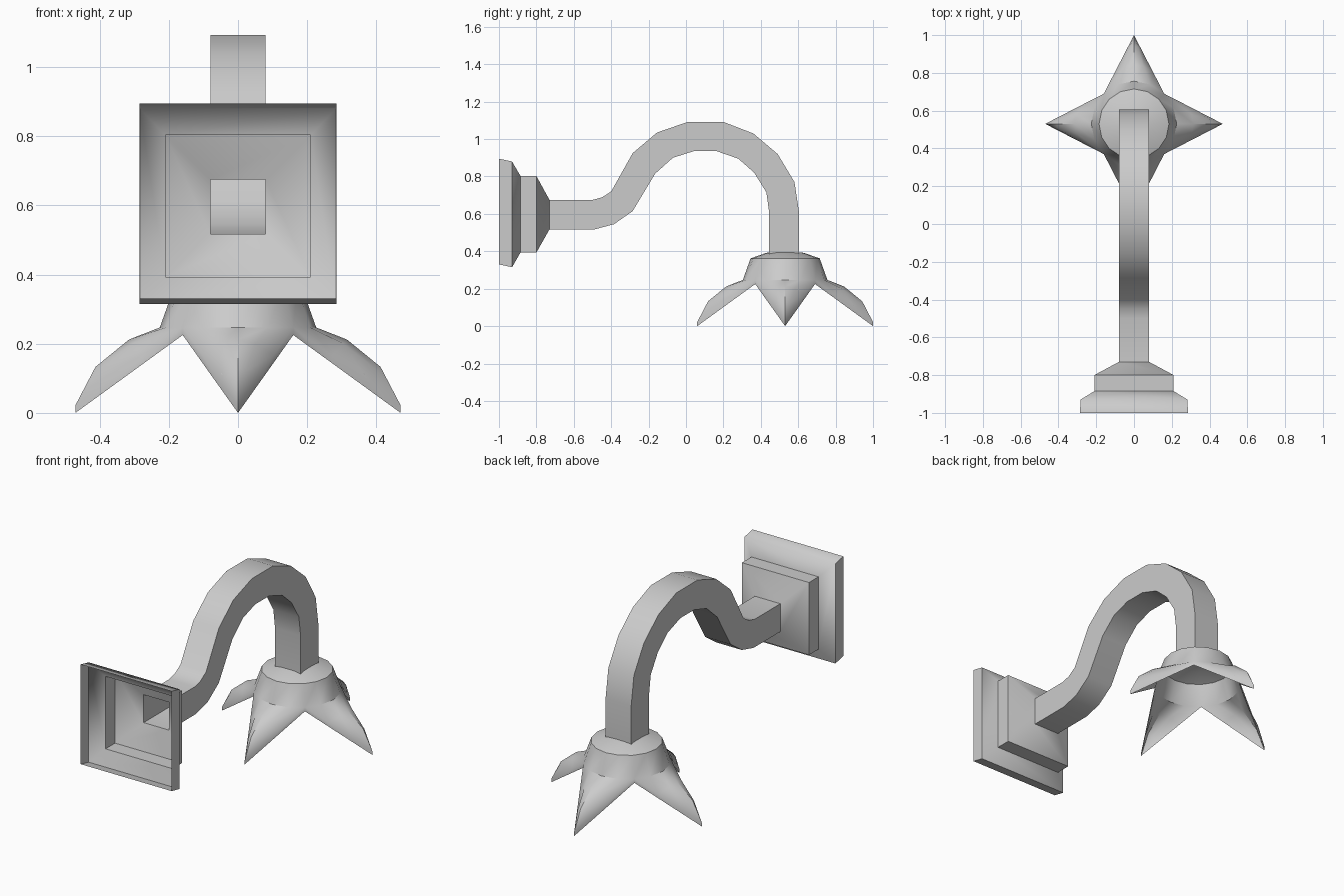
import bpy, bmesh
from math import sin, cos, pi
from mathutils import Matrix, Vector

if "Cube" in bpy.data.objects:
    bpy.data.objects.remove(bpy.data.objects["Cube"])


def finish(bm, name, angle):
    bmesh.ops.remove_doubles(bm, verts=bm.verts, dist=0.0005)
    bmesh.ops.recalc_face_normals(bm, faces=bm.faces)
    me = bpy.data.meshes.new(name)
    bm.to_mesh(me)
    bm.free()
    ob = bpy.data.objects.new(name, me)
    bpy.context.collection.objects.link(ob)
    bpy.ops.object.select_all(action='DESELECT')
    ob.select_set(True)
    bpy.context.view_layer.objects.active = ob
    bpy.ops.object.shade_smooth_by_angle(angle=angle)
    return ob


def loft(bm, rows, closed):
    """Bridge successive rows of points with quads."""
    vs = [[bm.verts.new(p) for p in r] for r in rows]
    n = len(rows[0])
    for a, b in zip(vs, vs[1:]):
        for i in range(n if closed else n - 1):
            j = (i + 1) % n
            bm.faces.new((a[i], a[j], b[j], b[i]))


# Wall plate: hollow stepped square, open at the wall side (y, half width, z low, z high)
plate = [(-1, .285, .33, .895), (-.93, .284, .315, .88), (-.885, .21, .393, .803),
         (-.80, .21, .393, .803), (-.73, .08, .517, .675)]
bm = bmesh.new()
loft(bm, [[(-w, y, lo), (w, y, lo), (w, y, hi), (-w, y, hi)] for y, w, lo, hi in plate], True)
finish(bm, "wall_plate", 0.9)

# Arm: square section along an S-shaped hook (outer y, z, inner y, z)
arm = [(-.73, .675, -.73, .517), (-.50, .675, -.49, .517), (-.45, .688, -.385, .545),
       (-.40, .72, -.285, .615), (-.285, .925, -.165, .815), (-.155, 1.035, -.07, .90),
       (.01, 1.092, .04, .935), (.20, 1.092, .165, .935), (.36, 1.03, .28, .895),
       (.49, .92, .365, .82), (.58, .77, .43, .715), (.605, .605, .445, .605),
       (.605, .385, .445, .385)]
bm = bmesh.new()
loft(bm, [[(-.08, a, b), (.08, a, b), (.08, c, d), (-.08, c, d)] for a, b, c, d in arm], True)
finish(bm, "arm", 0.6)

# Shade: domed cap flowing into four drooping pointed petals
SEG, THICK, NOTCH, TIP = 4, .022, .16, .47
cap = [(.001, .40), (.10, .392), (.185, .362), (.226, .247)]
ridge = [(.36, .315, .212), (.72, .412, .133)]
rows = []
for r, z in cap:
    rows.append([Vector((r * sin(a), r * cos(a), z))
                 for a in [(-.25 + .5 * i / SEG) * pi for i in range(SEG + 1)]])
for t, ry, rz in ridge + [(1, TIP, THICK)]:
    ey = NOTCH + (TIP - NOTCH) * t
    ez = .247 + (THICK - .247) * t
    row = []
    for i in range(SEG + 1):
        s = 2 * i / SEG - 1
        k = 1 - s * s
        row.append(Vector((s * NOTCH * (1 - t), ey + (ry - ey) * k, ez + (rz - ez) * k)))
    rows.append(row)
down = Vector((0, 0, -THICK))
bm = bmesh.new()
for q in range(4):
    m = Matrix.Translation((0, .53, 0)) @ Matrix.Rotation(q * pi / 2, 4, 'Z')
    loft(bm, [[m @ p for p in r] for r in rows], False)
    loft(bm, [[m @ (p + down) for p in reversed(r)] for r in rows], False)
    # Rim strips joining outer and inner skins along each petal edge
    for side in (0, -1):
        edge = [r[side] for r in rows[len(cap) - 1:]]
        loft(bm, [[m @ p, m @ (p + down)] for p in edge], False)
bmesh.ops.dissolve_degenerate(bm, dist=0.0001, edges=bm.edges)
finish(bm, "petal_shade", 0.75)
